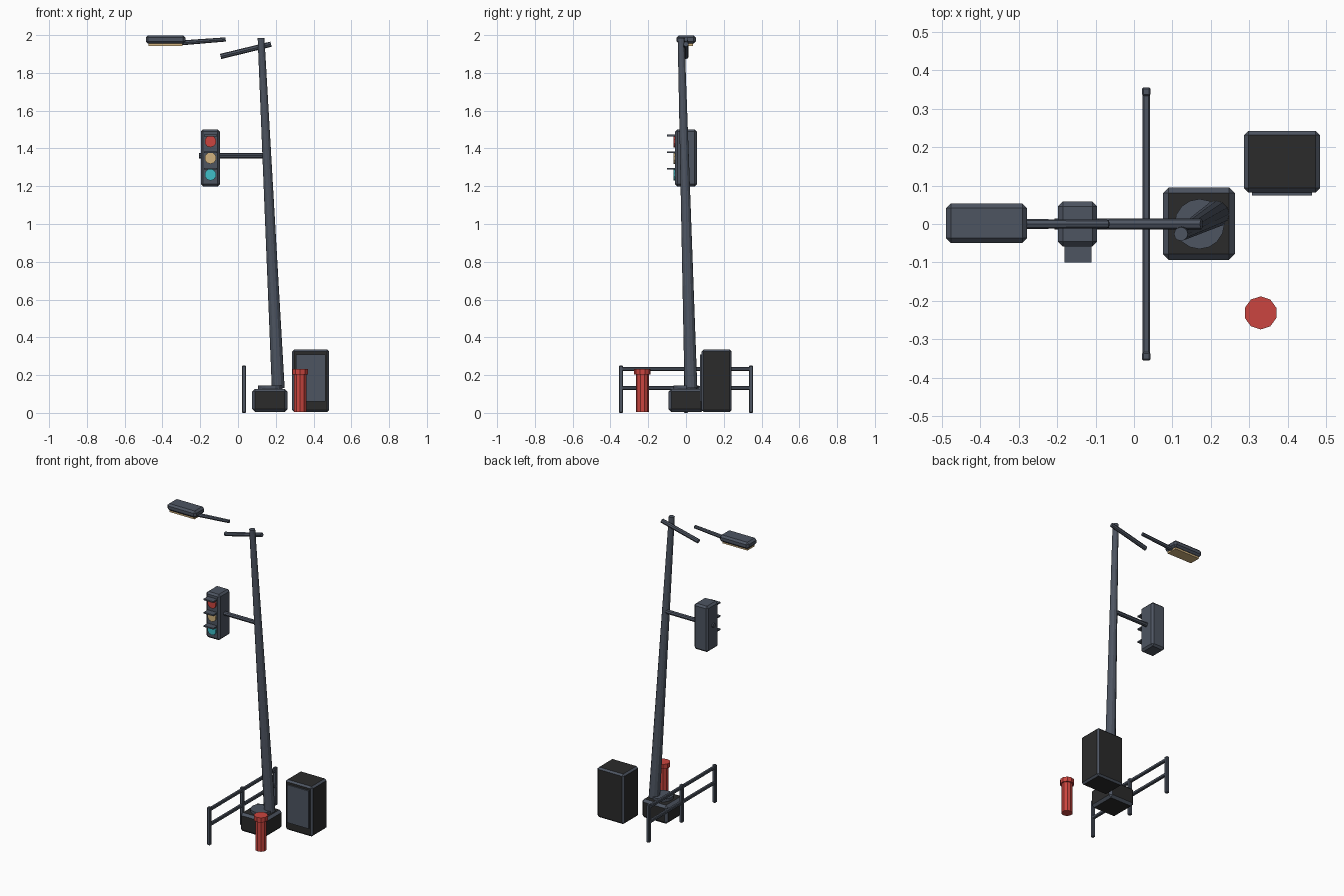
import bpy
from mathutils import Vector

if "Cube" in bpy.data.objects:
    bpy.data.objects.remove(bpy.data.objects["Cube"], do_unlink=True)


def material(name, r, g, b):
    m = bpy.data.materials.new(name)
    m.use_nodes = True
    m.diffuse_color = (r, g, b, 1)
    m.node_tree.nodes["Principled BSDF"].inputs["Base Color"].default_value = (r, g, b, 1)
    return m


slate = material("slate grey", 0.075, 0.09, 0.12)
dark = material("charcoal", 0.024, 0.024, 0.024)
red = material("signal red", 0.60, 0.06, 0.05)
amber = material("warm amber", 0.64, 0.45, 0.21)
cyan = material("signal cyan", 0.05, 0.52, 0.58)


def box(name, low, high, mat, bevel=0.0, edge=None):
    """Box between two corners, with chamfered edges in an optional second colour."""
    low, high = Vector(low), Vector(high)
    bpy.ops.mesh.primitive_cube_add(size=1, location=(low + high) / 2)
    ob = bpy.context.object
    ob.name = name
    ob.scale = high - low
    bpy.ops.object.transform_apply(location=False, rotation=False, scale=True)
    ob.data.materials.append(mat)
    if bevel:
        mod = ob.modifiers.new("chamfer", 'BEVEL')
        mod.width = bevel
        mod.segments = 1
        if edge:
            ob.data.materials.append(edge)
            mod.material = 1
    return ob


def rod(name, start, end, r1, r2, mat, sides=10):
    """Straight, optionally tapered rod between two points."""
    start, end = Vector(start), Vector(end)
    axis = end - start
    bpy.ops.mesh.primitive_cone_add(vertices=sides, radius1=r1, radius2=r2,
                                    depth=axis.length, location=(start + end) / 2)
    ob = bpy.context.object
    ob.name = name
    ob.rotation_mode = 'QUATERNION'
    ob.rotation_quaternion = Vector((0, 0, 1)).rotation_difference(axis)
    ob.data.materials.append(mat)
    return ob


# Leaning pole on its footing
box("pole_footing", (0.075, -0.093, 0.005), (0.262, 0.095, 0.127), dark, 0.015, slate)
rod("pole_flange", (0.17, 0, 0.12), (0.17, 0, 0.145), 0.065, 0.065, slate, 16)
rod("pole", (0.213, 0.026, 0.13), (0.122, -0.026, 1.985), 0.034, 0.018, slate, 12)

# Broken lamp arm and detached street lamp
rod("pole_arm", (-0.092, 0, 1.887), (0.175, 0, 1.952), 0.014, 0.014, slate, 8)
rod("lamp_stem", (-0.30, 0, 1.959), (-0.065, 0, 1.977), 0.013, 0.011, slate, 8)
box("lamp_head", (-0.488, -0.049, 1.955), (-0.278, 0.053, 1.999), slate, 0.012)
box("lamp_lens", (-0.475, -0.036, 1.943), (-0.293, 0.038, 1.957), amber)

# Traffic signal
rod("signal_arm", (-0.207, 0, 1.362), (0.15, 0, 1.362), 0.014, 0.014, slate, 8)
box("signal_housing", (-0.197, -0.058, 1.199), (-0.096, 0.058, 1.501), slate, 0.012)
for i, (label, mat) in enumerate((("top", red), ("middle", amber), ("bottom", cyan))):
    z = 1.437 - 0.088 * i
    rod(f"signal_light_{label}", (-0.146, -0.05, z), (-0.146, -0.067, z), 0.031, 0.031, mat, 10)
    box(f"signal_visor_{label}", (-0.181, -0.10, z + 0.027), (-0.111, -0.05, z + 0.036), slate)

# Utility cabinet
box("cabinet", (0.286, 0.082, 0.005), (0.483, 0.242, 0.335), dark, 0.011, slate)
box("cabinet_door", (0.306, 0.074, 0.06), (0.463, 0.09, 0.31), slate)

# Bollard
rod("bollard_body", (0.329, -0.231, 0.005), (0.329, -0.231, 0.205), 0.034, 0.034, red, 10)
rod("bollard_cap", (0.329, -0.231, 0.202), (0.329, -0.231, 0.233), 0.043, 0.043, red, 10)

# Pedestrian railing
for label, y in (("front", -0.344), ("middle", 0), ("back", 0.344)):
    box(f"railing_post_{label}", (0.021, y - 0.011, 0), (0.043, y + 0.011, 0.25), slate, 0.004)
for label, z in (("upper", 0.232), ("lower", 0.132)):
    box(f"railing_{label}", (0.022, -0.35, z - 0.01), (0.042, 0.35, z + 0.01), slate, 0.004)
